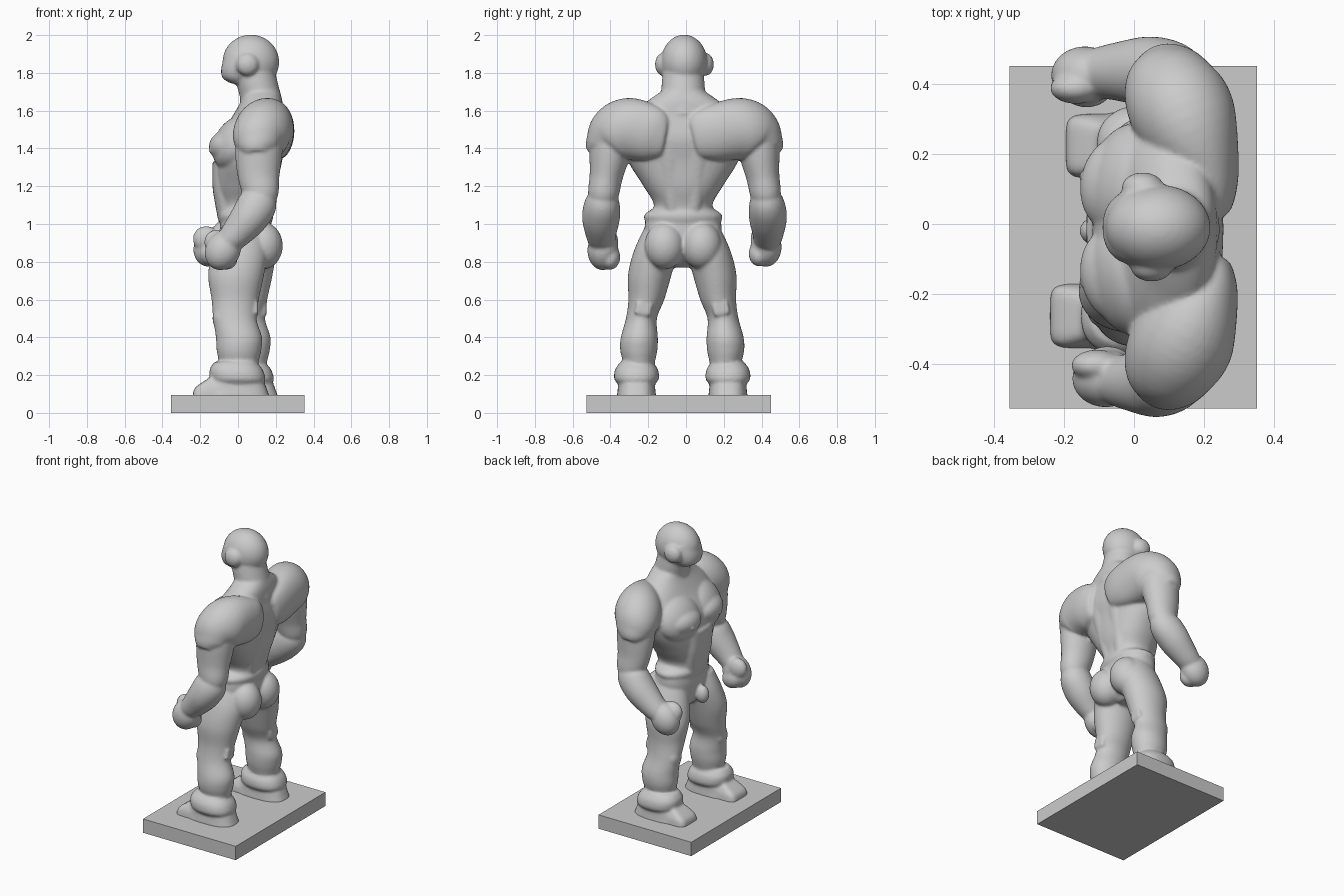
import bpy, bmesh, math
from mathutils import Vector, Matrix

bm = bmesh.new()          # all overlapping body masses, fused by a voxel remesh


def ball(x, y, z, rx, ry, rz, tilt=0.0, turn=0.0):
    """Ellipsoid mass; tilt is about y, turn about z."""
    m = (Matrix.Translation((x, y, z)) @ Matrix.Rotation(turn, 4, 'Z')
         @ Matrix.Rotation(tilt, 4, 'Y') @ Matrix.Diagonal((rx, ry, rz, 1)))
    bmesh.ops.create_uvsphere(bm, u_segments=40, v_segments=24, radius=1, matrix=m)


def spline(p, steps=6):
    """Catmull-Rom through rows of numbers."""
    out = []
    for i in range(len(p) - 1):
        a, b, c, d = p[max(i - 1, 0)], p[i], p[i + 1], p[min(i + 2, len(p) - 1)]
        for k in range(steps):
            t = k / steps
            out.append([0.5 * (2 * q + (r - o) * t + (2 * o - 5 * q + 4 * r - s) * t * t
                               + (3 * q - o - 3 * r + s) * t ** 3)
                        for o, q, r, s in zip(a, b, c, d)])
    return out + [list(p[-1])]


def loft(rows, ref=(0, 1, 0), axis=None, power=1.0, n=40):
    """Closed tube; rows are x, y, z, radius across ref, radius along ref."""
    rows = spline(rows)
    ref = Vector(ref)
    rings = []
    for i, (x, y, z, a, b) in enumerate(rows):
        lo, hi = rows[max(i - 1, 0)], rows[min(i + 1, len(rows) - 1)]
        t = Vector(axis) if axis else (Vector(hi[:3]) - Vector(lo[:3])).normalized()
        v = (ref - t * ref.dot(t)).normalized()
        u = v.cross(t)
        ring = []
        for k in range(n):
            c, s = math.cos(math.tau * k / n), math.sin(math.tau * k / n)
            c, s = math.copysign(abs(c) ** power, c), math.copysign(abs(s) ** power, s)
            ring.append(bm.verts.new(Vector((x, y, z)) + u * a * c + v * b * s))
        rings.append(ring)
    for p, q in zip(rings, rings[1:]):
        for k in range(n):
            bm.faces.new((p[k], p[(k + 1) % n], q[(k + 1) % n], q[k]))
    bm.faces.new(rings[0][::-1])
    bm.faces.new(rings[-1])


UP = (0, 0, 1)
MID = -0.015

# torso and neck
loft([(x, MID, z, a, b) for x, z, a, b in [
    (.04, .77, .05, .05), (.04, .84, .12, .15), (.04, .95, .135, .20), (.04, 1.03, .135, .195),
    (.04, 1.10, .14, .155), (.045, 1.20, .165, .21), (.055, 1.33, .175, .29),
    (.075, 1.45, .18, .32), (.105, 1.57, .135, .28), (.125, 1.65, .11, .19), (.125, 1.705, .095, .11)]],
    axis=UP, power=.9)
loft([(.13, MID, 1.58, .115, .13), (.12, MID, 1.67, .11, .118), (.10, MID, 1.75, .11, .113),
      (.085, MID, 1.83, .105, .105)], axis=UP)

# waistband
loft([(.04, MID, 1.00, .135, .19), (.04, MID, 1.03, .145, .208), (.04, MID, 1.055, .145, .20),
      (.04, MID, 1.085, .13, .155)], axis=UP)

# stomach panel
loft([(-.06, MID, 1.02, .045, .09), (-.065, MID, 1.10, .055, .11), (-.075, MID, 1.2, .06, .125),
      (-.075, MID, 1.33, .06, .13)], axis=UP, power=.8)

# head, jaw and ears
ball(.068, -.01, 1.858, .15, .122, .144)
loft([(.0, -.01, 1.745, .04, .06), (-.01, -.01, 1.775, .073, .088), (.0, -.01, 1.83, .088, .105),
      (.02, -.01, 1.90, .085, .105)], axis=UP, power=.9)
for x, y in ((.025, .105), (.05, -.122)):
    ball(x, y, 1.845, .06, .042, .06)

# front pouch
ball(-.11, -.02, .87, .045, .04, .06)

for s in (-1, 1):
    # chest and buttocks
    ball(-.02, MID + s * .14, 1.43, .10, .165, .15, .45, s * -.25)
    ball(-.045, MID + s * .13, 1.405, .108, .14, .09, .2, s * -.2)
    ball(-.146, MID + s * .15, 1.39, .012, .014, .014)
    ball(.13, MID + s * .098, .885, .107, .106, .125)

    # back muscle columns either side of the spine
    loft([(.12, MID + s * .05, 1.05, .05, .045), (.155, MID + s * .065, 1.25, .06, .065),
          (.19, MID + s * .075, 1.45, .06, .08), (.18, MID + s * .07, 1.6, .05, .07)])

    # shoulder cap running round to the shoulder blade; the torso twists a little
    c = -.008
    k = .055 if s > 0 else 0
    loft([(.10, c + s * .475, 1.365, .055, .05), (.10, c + s * .448, 1.405, .105, .09),
          (.11, c + s * .385, 1.465, .14, .145), (.15, c + s * .30, 1.502, .145, .165),
          (.205, c + s * (.19 - k * .5), 1.485, .098, .15),
          (.228, c + s * (.125 - k), 1.47, .06, .12),
          (.23, c + s * (.10 - k), 1.465, .035, .09)], ref=UP)

    # upper arm
    loft([(.12, c + s * .38, 1.50, .12, .11), (.11, c + s * .395, 1.38, .125, .108),
          (.11, c + s * .415, 1.25, .11, .088), (.125, c + s * .43, 1.15, .09, .08),
          (.13, c + s * .43, 1.08, .05, .05)])

    # forearm and fist: the +y arm reaches further forward
    f = .06 if s > 0 else 0
    loft([(.14, c + s * .43, 1.20, .05, .05), (.11, c + s * .435, 1.12, .10, .09),
          (.06 - f * .3, c + s * .442, 1.035, .10, .1), (-.01 - f * .7, c + s * .442, .95, .082, .082),
          (-.06 - f, c + s * .435, .90, .065, .07)])
    ball(-.08 - f, c + s * .432, .86 + f * .3, .092, .082, .108, .5)
    ball(-.105 - f, c + s * .395, .90 + f * .3, .075, .045, .07, .5)
    ball(-.075 - f, c + s * .395, .825 + f * .3, .075, .055, .065, .5)

    # leg: the two legs stand slightly staggered
    o = .03 if s > 0 else -.015
    leg = [(.03, .12, .98, .11, .08), (.025, .14, .86, .145, .115), (.005, .172, .73, .148, .115),
           (.0, .19, .60, .125, .095), (-.002, .216, .50, .115, .082), (.02, .227, .40, .122, .098),
           (.02, .23, .33, .118, .098), (.02, .23, .23, .10, .08), (.03, .24, .08, .11, .09)]
    loft([(x + o, -.02 + s * d, z, a, b) for x, d, z, a, b in leg], axis=UP)
    ball(-.08 + o, -.02 + s * .218, .50, .04, .055, .065)

    # patch behind the knee
    m = (Matrix.Translation((.097 + o, -.02 + s * .205, .55)) @ Matrix.Rotation(s * .2, 4, 'X')
         @ Matrix.Diagonal((.05, .085, .06, 1)))
    bmesh.ops.create_cube(bm, size=1, matrix=m)

    # boot cuff, foot and square toe
    y = -.02 + s * .242
    loft([(.02 + o, y, .15, .125, .095), (.015 + o, y, .18, .145, .118),
          (.005 + o, y, .23, .14, .113), (.0 + o, y, .27, .11, .085)], axis=UP, power=.85)
    loft([(.0 + o, y, .08, .185, .105), (.005 + o, y, .12, .165, .1),
          (.005 + o, y, .16, .15, .095), (.02 + o, y, .21, .11, .08)], axis=UP, power=.75)
    loft([(-.10 + o, y, .08, .125, .093), (-.10 + o, y, .11, .122, .09), (-.09 + o, y, .14, .115, .084),
          (-.06 + o, y, .19, .07, .06)], axis=UP, power=.35)

# fuse all masses into one smooth statue body
bmesh.ops.recalc_face_normals(bm, faces=bm.faces)
mesh = bpy.data.meshes.new("body")
bm.to_mesh(mesh)
bm.free()
body = bpy.data.objects.new("body", mesh)
bpy.context.collection.objects.link(body)
rem = body.modifiers.new("fuse", 'REMESH')
rem.mode = 'VOXEL'
rem.voxel_size = .009
rem.use_smooth_shade = True
smo = body.modifiers.new("soften", 'SMOOTH')
smo.factor = .5
smo.iterations = 5

# base slab
bpy.ops.mesh.primitive_cube_add(size=1, location=(-.002, -.038, .0475))
base = bpy.context.object
base.name = "base_slab"
base.scale = (.706, .976, .095)
